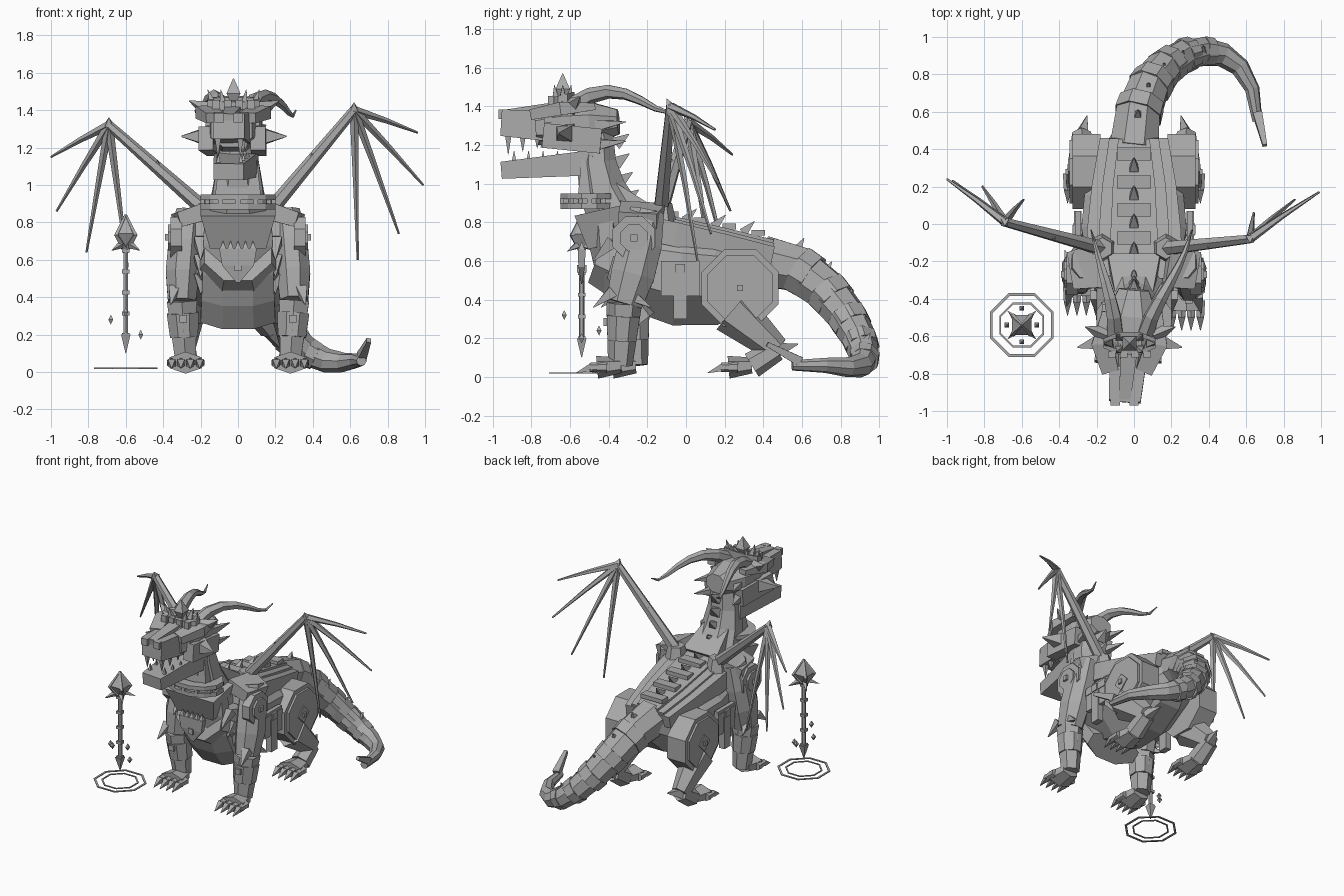
import bpy, bmesh, math
from mathutils import Vector

cube = bpy.data.objects.get("Cube")
if cube:
    bpy.data.objects.remove(cube, do_unlink=True)

grey = (0.4, 0.4, 0.4, 1)
stone = bpy.data.materials.new("stone_grey")
stone.use_nodes = True
stone.diffuse_color = grey
stone.node_tree.nodes["Principled BSDF"].inputs["Base Color"].default_value = grey

ACROSS, ALONG, UP = Vector((1, 0, 0)), Vector((0, 1, 0)), Vector((0, 0, 1))


def point(x, y, z):
    return Vector((x, y, z))


def finish(name, bm):
    bmesh.ops.recalc_face_normals(bm, faces=bm.faces)
    mesh = bpy.data.meshes.new(name)
    bm.to_mesh(mesh)
    bm.free()
    mesh.materials.append(stone)
    bpy.context.collection.objects.link(bpy.data.objects.new(name, mesh))


def bezier(controls, t):
    while len(controls) > 1:
        controls = [a.lerp(b, t) for a, b in zip(controls, controls[1:])]
    return controls[0]


def bridge(bm, first, second):
    count = len(first)
    for j in range(count):
        n = (j + 1) % count
        bm.faces.new((first[j], first[n], second[n], second[j]))


def sweep(name, controls, start, end, steps=1, sides=4, flat=1.0, bulge=0.0, side=ACROSS):
    """Loft a polygon along a curve; the half width runs from start to end, plus a bulge."""
    bm, rings = bmesh.new(), []
    path = [bezier(controls, i / steps) for i in range(steps + 1)]
    outer = 1 / math.cos(math.pi / sides)
    for i, centre in enumerate(path):
        f = i / steps
        tangent = (path[min(i + 1, steps)] - path[max(i - 1, 0)]).normalized()
        side = side - tangent * side.dot(tangent)
        side = side.normalized() if side.length > 0.001 else tangent.orthogonal().normalized()
        over = tangent.cross(side) * flat
        radius = (start + (end - start) * f + bulge * math.sin(math.pi * f)) * outer
        angles = [math.tau * (j + 0.5) / sides for j in range(sides)]
        rings.append([bm.verts.new(centre + (side * math.cos(a) + over * math.sin(a)) * radius)
                      for a in angles])
    for first, second in zip(rings, rings[1:]):
        bridge(bm, first, second)
    bm.faces.new(rings[0])
    bm.faces.new(rings[-1])
    finish(name, bm)


def spike(name, base, offset, radius):
    sweep(name, [base, base + offset], start=radius, end=radius / 16)


def gem(name, centre, radius, height):
    sweep(name, [centre - UP * height, centre + UP * height], start=radius / 16, end=radius / 16,
          steps=2, bulge=radius)


def box(name, centre, width, depth, height):
    sweep(name, [centre - UP * height / 2, centre + UP * height / 2], start=width / 2, end=width / 2,
          flat=depth / width)


def plate(name, centre, thickness, radius, sides=8, side=ALONG):
    """Polygonal plate facing sideways."""
    sweep(name, [centre, centre + ACROSS * thickness], start=radius, end=radius, sides=sides, side=side)


def ring(name, centre, width, depth, height, wall, sides=8, tilt=0.0):
    """Hollow polygonal band; tilt raises the back."""
    bm, rows = bmesh.new(), []
    outer = 1 / math.cos(math.pi / sides)
    for inset, level in ((0, -1), (0, 1), (wall, 1), (wall, -1)):
        row = []
        for j in range(sides):
            angle = math.tau * (j + 0.5) / sides
            x = (width - inset) * outer * math.cos(angle)
            y = (depth - inset) * outer * math.sin(angle)
            row.append(bm.verts.new(centre + point(x, y, level * height / 2 + tilt * y)))
        rows.append(row)
    for i, row in enumerate(rows):
        bridge(bm, row, rows[i - 1])
    finish(name, bm)


def around(count, centre, width, depth):
    """Points spread evenly round an ellipse."""
    return [centre + point(width * math.cos(math.tau * i / count), depth * math.sin(math.tau * i / count), 0)
            for i in range(count)]


def paw(name, heel, outward):
    """Foot with four clawed toes pointing forward."""
    ball = heel - ALONG * 0.12 - UP * 0.01
    sweep(name + "_foot", [heel, ball], start=0.06, end=0.085, sides=6, flat=0.6)
    for i in range(4):
        knuckle = ball + ACROSS * outward * (i - 1.5) / 20
        sweep(name + "_toe", [knuckle + ALONG * 0.05, knuckle - ALONG * 0.04], start=0.025, end=0.02, sides=6)
        spike(name + "_claw", knuckle - ALONG * 0.03, point(0, -0.08, -0.03), 0.02)


# Torso and breast
sweep("torso", [point(0, -0.45, 0.65), point(0, 0.1, 0.42), point(0, 0.5, 0.6)], start=0.18, end=0.1,
      steps=5, sides=8, bulge=0.14, flat=0.95)
sweep("breast", [point(0, -0.42, 0.85), point(0, -0.42, 0.5), point(0, -0.22, 0.29)], start=0.18, end=0.2,
      steps=4, sides=8, flat=0.5)
sweep("breast_overhang", [point(0, -0.46, 0.86), point(0, -0.42, 0.68)], start=0.2, end=0.15, flat=0.6)

# Stepped layers, plates and spikes along the back
neck_root, rump = point(0, -0.3, 0.79), point(0, 0.45, 0.63)
for layer in range(3):
    lift = UP * layer * 0.03
    width = 0.26 - layer * 0.07
    sweep("back_layer", [neck_root + lift, rump + lift], start=width, end=width * 0.7, steps=3,
          flat=0.25, bulge=0.02)
for i in range(4):
    ridge = neck_root.lerp(rump, 0.3 + i / 5) + UP * 0.1
    box("spine_plate", ridge, width=0.18, depth=0.07, height=0.03)
    spike("back_spike", ridge - ALONG * 0.08, point(0, 0.06, 0.06), 0.025)

# Shield badge
badge = point(0, -0.54, 0.66)
sweep("breast_shield", [badge - UP * 0.18, badge], start=0.01, end=0.1, steps=2, flat=0.2, bulge=0.03)
box("shield_stud", badge - UP * 0.1, width=0.04, depth=0.05, height=0.04)
for i in range(-2, 3):
    spike("shield_point", badge + ACROSS * i / 25, UP * 0.04, 0.016)

# Neck, collar and mane
neck_path = [point(0, -0.28, 0.72), point(0, -0.5, 0.95), point(0, -0.46, 1.27)]
sweep("neck", neck_path, start=0.18, end=0.09, steps=4, sides=8, flat=0.9)
sweep("nape", [point(0, -0.2, 0.82), point(0, -0.4, 0.97)], start=0.14, end=0.1, flat=0.5)
sweep("throat", [point(0, -0.5, 0.88), point(0, -0.49, 1.13)], start=0.13, end=0.1, flat=0.5)
collar = point(0, -0.5, 0.91)
ring("collar_band", collar, width=0.18, depth=0.13, height=0.08, wall=0.05, sides=12)
for edge in (-1, 1):
    ring("collar_rim", collar + UP * edge * 0.025, width=0.2, depth=0.15, height=0.03, wall=0.05, sides=12)
for stud in around(12, collar, 0.19, 0.14):
    box("collar_stud", stud, width=0.025, depth=0.025, height=0.025)
for i in range(4):
    spike("mane_spike", bezier(neck_path, 0.4 + i / 6) + ALONG * 0.1, point(0, 0.07, 0.05), 0.035)


def head(x, forward, z):
    """Point on the slightly turned head; forward runs from its back to the nose."""
    return point(x - forward * 0.05, -0.35 - forward * 0.6, 1.3 + z)


# Skull and jaws
sweep("skull", [head(0, 0, 0.02), head(0, 0.7, -0.01)], start=0.08, end=0.11, steps=3, sides=8, flat=0.8, bulge=0.06)
sweep("snout", [head(0, 0.6, 0), head(0, 1, 0.015)], start=0.1, end=0.085, flat=0.8)
sweep("nose_ridge", [head(0, 0.4, 0.1), head(0, 1, 0.06)], start=0.05, end=0.03, flat=0.7)
sweep("lower_jaw", [head(0, 0.2, -0.19), head(0, 1, -0.23)], start=0.12, end=0.08, flat=0.55)

# Crown
crown = head(0, 0.48, 0.13)
ring("crown_band", crown, width=0.14, depth=0.06, height=0.06, wall=0.025, tilt=0.25)
for rim in around(6, crown, 0.11, 0.04):
    spike("crown_point", rim, (rim - crown) / 4 + UP * 0.08, 0.02)
for i in range(4):
    box("crown_gem", crown + point((i - 1.5) / 16, -0.06, 0), width=0.04, depth=0.03, height=0.05)
gem("crown_jewel", crown + UP * 0.06, radius=0.035, height=0.08)

for s, hand in ((1, "left_"), (-1, "right_")):
    def at(x, y, z):
        return point(s * x, y, z)

    # Face
    sweep(hand + "brow", [head(s * 0.13, 0.2, 0.1), head(s * 0.18, 0.5, 0.1), head(s * 0.09, 0.73, 0.06)],
          start=0.03, end=0.045, steps=2, flat=0.6, bulge=0.02)
    box(hand + "eye", head(s * 0.13, 0.6, 0.03), width=0.03, depth=0.05, height=0.03)
    box(hand + "nostril", head(s * 0.05, 1, 0.06), width=0.05, depth=0.04, height=0.05)
    sweep(hand + "cheek", [head(s * 0.12, 0.15, -0.08), head(s * 0.14, 0.65, -0.05)], start=0.04, end=0.04, flat=1.6)
    spike(hand + "cheek_flare", head(s * 0.12, 0.45, -0.04), at(0.16, -0.04, 0), 0.055)
    spike(hand + "brow_flare", head(s * 0.14, 0.4, 0.1), at(0.1, 0.04, 0.05), 0.035)
    for z in (0, -0.1):
        spike(hand + "jaw_spike", head(s * 0.1, 0.2, z), at(0.06, 0.16, 0.02), 0.03)
    for i in range(4):
        back = 0.95 - i / 8
        spread = s * (0.06 + i / 125)
        spike(hand + "upper_fang", head(spread, back, -0.04), UP * (i / 60 - 0.11), 0.018)
        spike(hand + "lower_fang", head(spread, back - 0.05, -0.2), UP * 0.07, 0.015)

    # Horn, with the turn of the head pushing the left one outward
    lean = (s + 1) / 25
    sweep(hand + "horn", [head(s * 0.08, 0.4, 0.1), at(0.1, -0.42, 1.53), at(0.18 + lean, -0.25, 1.52),
                          at(0.2 + lean, -0.13, 1.28), at(0.23 + lean, -0.03, 1.4)],
          start=0.042, end=0.003, steps=7, sides=6)

    # Foreleg
    heel = at(0.28, -0.3 - s * 0.04, 0.06)
    elbow = at(0.3, -0.3 - s * 0.02, 0.38)
    sweep(hand + "upper_arm", [at(0.26, -0.2, 0.86), at(0.3, -0.25, 0.6), elbow], start=0.07, end=0.075,
          steps=3, sides=8, flat=1.25, bulge=0.02)
    sweep(hand + "forearm", [elbow, heel], start=0.08, end=0.055, sides=6)
    sweep(hand + "bracer", [elbow.lerp(heel, 0.2), elbow.lerp(heel, 0.6)], start=0.085, end=0.075, sides=8)
    box(hand + "bracer_stud", elbow.lerp(heel, 0.3) - ALONG * 0.08, width=0.04, depth=0.04, height=0.04)
    spike(hand + "elbow_spike", elbow + at(0.04, 0.04, 0.04), at(0.03, 0.1, -0.06), 0.03)
    spike(hand + "outer_spike", elbow + at(0.04, -0.06, 0.06), at(0.02, -0.1, -0.08), 0.03)
    paw(hand + "fore", heel, s)

    # Shoulder armour and breast spikes
    shoulder = at(0.3, -0.27, 0.72)
    plate(hand + "shoulder_guard", shoulder, s * 0.06, 0.11)
    plate(hand + "shoulder_boss", shoulder, s * 0.075, 0.07)
    plate(hand + "shoulder_stud", shoulder, s * 0.09, 0.018, sides=4)
    sweep(hand + "shoulder_cap", [at(0.17, -0.22, 0.86), at(0.33, -0.25, 0.81)], start=0.12, end=0.1,
          flat=0.4, side=ALONG)
    for i in range(3):
        spike(hand + "breast_spike", at(0.2, -0.38 + i / 30, 0.7 - i / 11), at(0, i / 25 - 0.1, -0.1), 0.035)

    # Girth strap with hanging cloth
    girth = at(0.3, -0.03, 0.56)
    box(hand + "flank_panel", girth - UP * 0.05, width=0.03, depth=0.2, height=0.18)
    box(hand + "strap", girth, width=0.04, depth=0.2, height=0.04)
    box(hand + "buckle", girth, width=0.06, depth=0.05, height=0.05)
    box(hand + "banner", girth - UP * 0.14, width=0.045, depth=0.07, height=0.24)

    # Haunch and hind leg
    hip = at(0.18, 0.28, 0.46)
    plate(hand + "haunch", hip, s * 0.15, 0.2)
    plate(hand + "haunch_face", hip, s * 0.165, 0.17)
    plate(hand + "haunch_diamond", hip, s * 0.172, 0.045, sides=4, side=ALONG + UP)
    plate(hand + "haunch_stud", hip, s * 0.185, 0.015, sides=4)
    hock, hind_heel = at(0.28, 0.47, 0.14), at(0.28, 0.34, 0.06)
    sweep(hand + "shin", [at(0.27, 0.24, 0.34), hock], start=0.09, end=0.05, sides=6, flat=1.2)
    sweep(hand + "hind_shank", [hock, hind_heel], start=0.05, end=0.06, sides=6)
    spike(hand + "heel_spur", hock, at(-0.03, 0.11, 0.03), 0.035)
    paw(hand + "hind", hind_heel, s)

# Tail with bands, spikes and a hooked tip
tail_path = [point(0, 0.4, 0.6), point(0, 0.85, 0.62), point(0.3, 1.05, -0.2), point(0.65, 1, 0.1), point(0.66, 0.55, 0.06)]
sweep("tail", tail_path, start=0.13, end=0.025, steps=9, sides=8)
for i in range(1, 6):
    near, far = bezier(tail_path, i / 9), bezier(tail_path, i / 9 + 0.05)
    girth = 0.136 - i / 85
    sweep("tail_band", [near, far], start=girth, end=girth - 0.005, sides=8)
    spike("tail_spike", near + UP * girth * 0.9, point(0, 0.03, 0.05), 0.02)
sweep("tail_hook", [point(0.66, 0.59, 0.08), point(0.7, 0.42, 0.17)], start=0.025, end=0.012)

# Bare wing bones, held unevenly
wings = {
    "left_": (point(0.17, -0.13, 0.86), point(0.62, -0.08, 1.4),
              [point(0.96, 0.15, 1.28), point(0.99, 0.17, 1), point(0.86, 0.13, 0.74), point(0.64, 0.06, 0.6)]),
    "right_": (point(-0.17, -0.13, 0.86), point(-0.69, 0.01, 1.32),
               [point(-1, 0.24, 1.15), point(-0.97, 0.23, 0.86), point(-0.81, 0.2, 0.64), point(-0.59, 0.13, 0.56)])}
for hand, (root, wrist, tips) in wings.items():
    sweep(hand + "wing_socket", [root - UP * 0.06, root + UP * 0.04], start=0.07, end=0.05, sides=6)
    sweep(hand + "wing_arm", [root, wrist], start=0.036, end=0.022, steps=2, sides=6, side=ALONG)
    for joint in (wrist, root.lerp(wrist, 0.5)):
        spike(hand + "wing_claw", joint, point(0, -0.02, 0.04), 0.022)
    for tip in tips:
        bend = wrist.lerp(tip, 0.5) + point(0, 0.01, 0.01)
        sweep(hand + "wing_finger", [wrist, bend, tip], start=0.02, end=0.005, steps=2, sides=5, side=ALONG)

# Floating staff
staff = point(-0.6, -0.54, 0.2)
neck = staff + UP * 0.45
sweep("staff_shaft", [staff, neck], start=0.013, end=0.013, sides=6)
spike("staff_foot", staff, UP * -0.1, 0.025)
for i in range(5):
    box("staff_band", staff.lerp(neck, i / 4), width=0.04, depth=0.04, height=0.02)
gem("staff_jewel", neck + UP * 0.09, radius=0.05, height=0.1)
for x in (-1, 1):
    for y in (-1, 1):
        corner = point(x, y, 0) / 20
        sweep("staff_prong", [neck, neck + corner * 2 + UP * 0.07, neck + UP * 0.19], start=0.015, end=0.005, steps=2)
        spike("staff_barb", neck + corner / 2 + UP * 0.03, corner - UP * 0.03, 0.015)

# Sparks and ground rings
for i, spot in enumerate(around(4, staff, 0.08, 0.09)):
    gem("spark", spot + UP * i / 25, radius=0.012, height=0.025)
floor = staff - UP * 0.18
ring("outer_ground_ring", floor, width=0.17, depth=0.17, height=0.006, wall=0.014)
ring("inner_ground_ring", floor, width=0.12, depth=0.12, height=0.006, wall=0.01)
